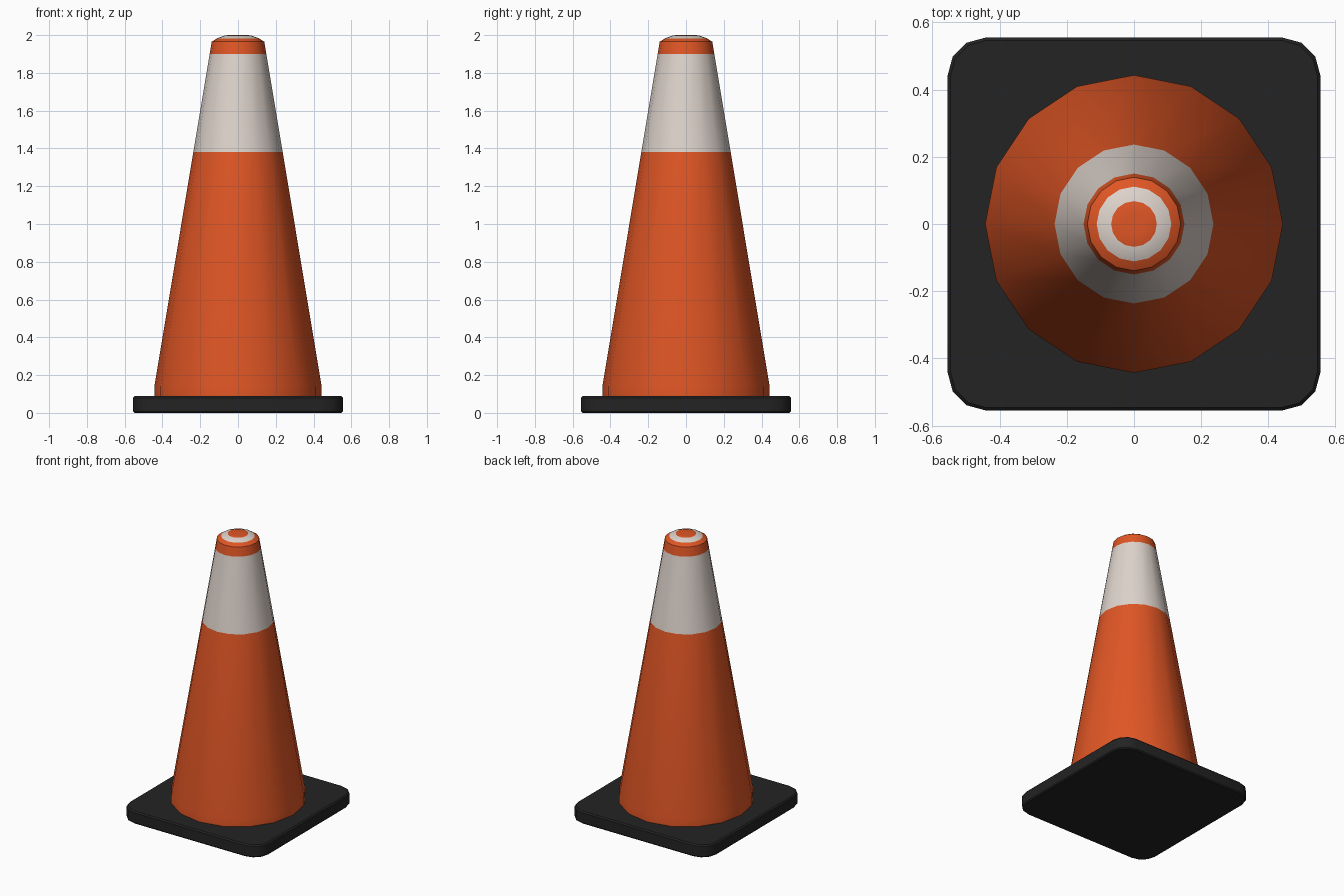
import bpy, bmesh, math

if "Cube" in bpy.data.objects:
    bpy.data.objects.remove(bpy.data.objects["Cube"])

def material(name, rgb):
    m = bpy.data.materials.new(name)
    m.diffuse_color = (*rgb, 1.0)
    m.use_nodes = True
    m.node_tree.nodes["Principled BSDF"].inputs["Base Color"].default_value = m.diffuse_color
    return m

orange = material("safety orange", (0.74, 0.092, 0.018))
white = material("off white", (0.73, 0.65, 0.60))
black = material("black rubber", (0.017, 0.017, 0.017))

def finish(bm, name, mats):
    bmesh.ops.recalc_face_normals(bm, faces=bm.faces)
    me = bpy.data.meshes.new(name)
    bm.to_mesh(me)
    bm.free()
    for m in mats:
        me.materials.append(m)
    ob = bpy.data.objects.new(name, me)
    bpy.context.collection.objects.link(ob)
    bpy.ops.object.select_all(action='DESELECT')
    ob.select_set(True)
    bpy.context.view_layer.objects.active = ob
    bpy.ops.object.shade_smooth_by_angle(angle=math.radians(40))
    return ob

def loft(bm, rings, colours):
    """Skin between rings of points and cap both ends."""
    loops = [[bm.verts.new(p) for p in ring] for ring in rings]
    for a, b, c in zip(loops, loops[1:], colours):
        for i in range(len(a)):
            j = (i + 1) % len(a)
            bm.faces.new((a[i], a[j], b[j], b[i])).material_index = c
    bm.faces.new(loops[0][::-1])
    bm.faces.new(loops[-1])

# Cone: 16 sides, each band (radius, height) coloured orange 0 or white 1
profile = [(0.443, 0.085), (0.443, 0.14), (0.2365, 1.38), (0.150, 1.90),
           (0.139, 1.965), (0.111, 1.983), (0.068, 1.999), (0.03, 2.0)]
bm = bmesh.new()
loft(bm, [[(r * math.cos(math.tau * k / 16), r * math.sin(math.tau * k / 16), z)
           for k in range(16)] for r, z in profile],
     [0, 0, 1, 0, 0, 1, 0])
finish(bm, "cone", [orange, white])

# Base: square plate with rounded corners and slightly chamfered rims
def rounded_square(half, radius, z):
    pts = []
    for q in range(4):
        a0 = q * math.pi / 2
        sx = 1 if q in (0, 3) else -1
        sy = 1 if q in (0, 1) else -1
        for s in range(4):
            a = a0 + s * math.pi / 6
            pts.append((sx * (half - radius) + radius * math.cos(a),
                        sy * (half - radius) + radius * math.sin(a), z))
    return pts

bm = bmesh.new()
loft(bm, [rounded_square(0.548, 0.108, 0.0), rounded_square(0.555, 0.115, 0.008),
          rounded_square(0.555, 0.115, 0.08), rounded_square(0.546, 0.106, 0.089)],
     [0, 0, 0])
finish(bm, "base_plate", [black])
